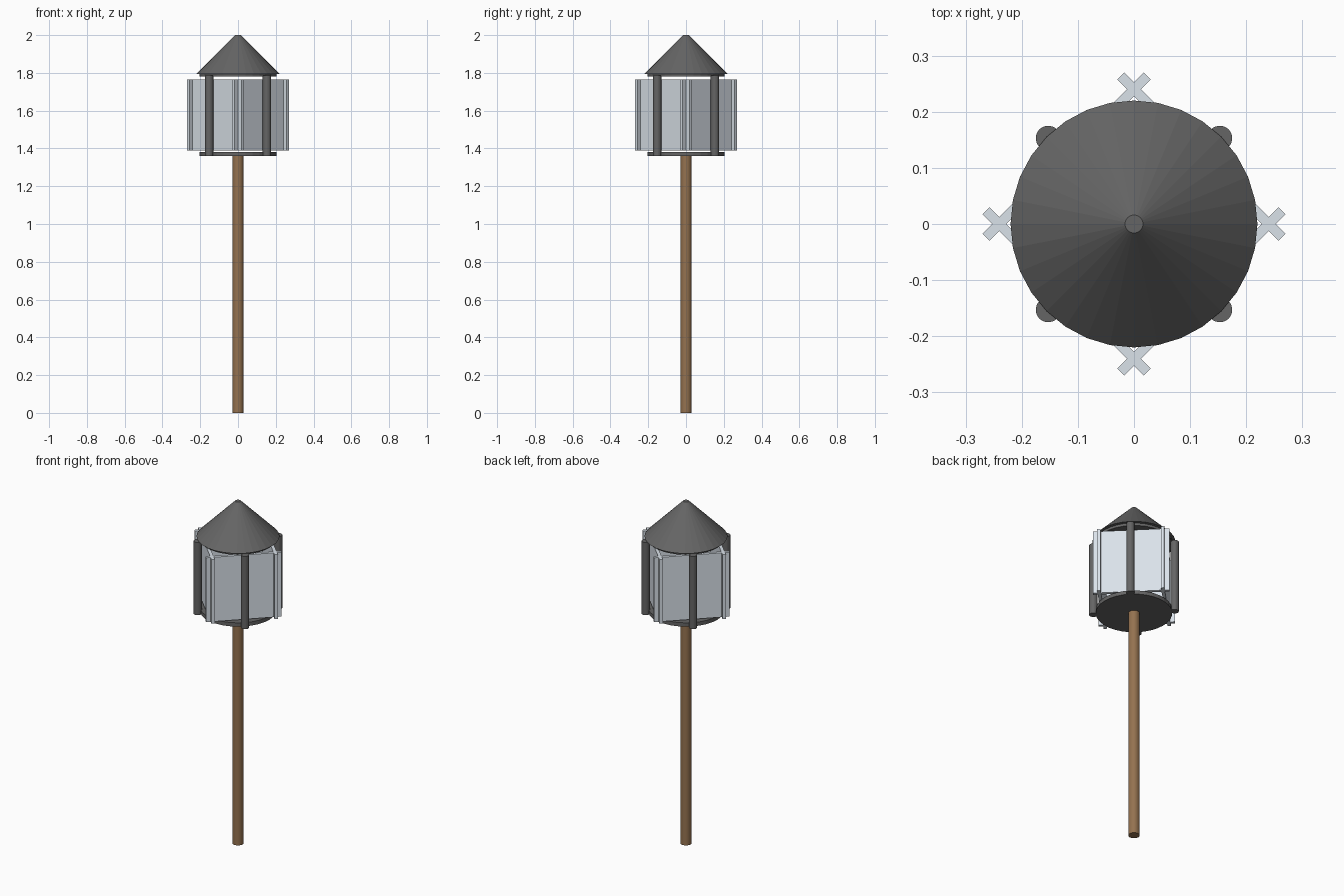
import bpy
from math import pi

if "Cube" in bpy.data.objects:
    bpy.data.objects.remove(bpy.data.objects["Cube"])


def material(name, rgb):
    m = bpy.data.materials.new(name)
    m.diffuse_color = (*rgb, 1)
    m.use_nodes = True
    m.node_tree.nodes["Principled BSDF"].inputs["Base Color"].default_value = m.diffuse_color
    return m


wood = material("wood", (0.30, 0.17, 0.08))
metal = material("dark_metal", (0.13, 0.13, 0.13))
glass = material("pale_glass", (0.70, 0.76, 0.82))


def finish(name, mat):
    ob = bpy.context.object
    ob.name = name
    ob.data.materials.append(mat)
    return ob


def tapered(name, mat, r1, r2, z0, z1, x=0, y=0, sides=32):
    bpy.ops.mesh.primitive_cone_add(vertices=sides, radius1=r1, radius2=r2, depth=z1 - z0,
                                    location=(x, y, (z0 + z1) / 2))
    return finish(name, mat)


# Wooden post
tapered("post", wood, 0.03, 0.03, 0, 1.36)

# Lantern floor, ceiling and conical roof
tapered("lantern_floor", metal, 0.203, 0.203, 1.36, 1.382)
tapered("lantern_ceiling", metal, 0.203, 0.203, 1.78, 1.80)
tapered("roof", metal, 0.22, 0.016, 1.795, 2.0)

# Four corner rods and the four crossing glass panes behind them
rod_pos, pane_pos = 0.153, 0.12
for i, (sx, sy) in enumerate([(1, 1), (-1, 1), (-1, -1), (1, -1)]):
    tapered(f"corner_rod_{i + 1}", metal, 0.022, 0.022, 1.36, 1.785,
            sx * rod_pos, sy * rod_pos)
    bpy.ops.mesh.primitive_cube_add(size=1, location=(sx * pane_pos, sy * pane_pos, 1.578),
                                    rotation=(0, 0, pi / 4 + i * pi / 2))
    bpy.context.object.scale = (0.018, 0.407, 0.376)
    finish(f"glass_pane_{i + 1}", glass)
